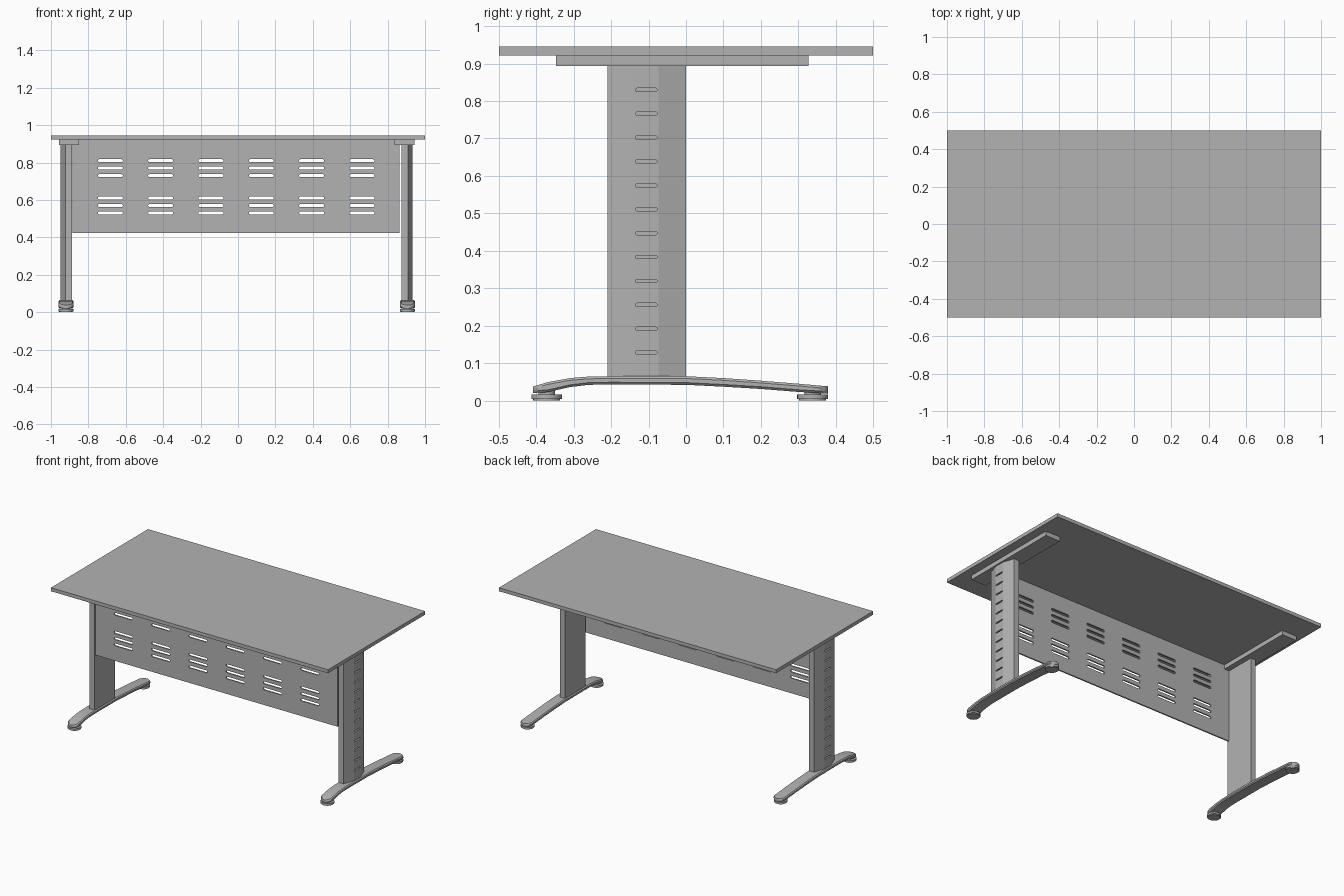
import bpy, bmesh, math
from mathutils import Vector

cube = bpy.data.objects.get("Cube")
if cube:
    bpy.data.objects.remove(cube, do_unlink=True)

grey = bpy.data.materials.new("plain_grey")
grey.use_nodes = True
colour = (0.45, 0.45, 0.45, 1)
grey.diffuse_color = colour
grey.node_tree.nodes["Principled BSDF"].inputs["Base Color"].default_value = colour

SHIFT = -0.007   # the frame sits slightly off the middle of the top


def finish(name, bm):
    bmesh.ops.recalc_face_normals(bm, faces=bm.faces)
    mesh = bpy.data.meshes.new(name)
    bm.to_mesh(mesh)
    bm.free()
    mesh.materials.append(grey)
    ob = bpy.data.objects.new(name, mesh)
    bpy.context.collection.objects.link(ob)
    return ob


def prism(bm, outline, offset):
    """Extrude a closed outline of 3D points along an offset."""
    face = bm.faces.new([bm.verts.new(p) for p in outline])
    ext = bmesh.ops.extrude_face_region(bm, geom=[face])
    moved = [v for v in ext["geom"] if isinstance(v, bmesh.types.BMVert)]
    bmesh.ops.translate(bm, verts=moved, vec=offset)


def box(name, x0, x1, y0, y1, z0, z1):
    bm = bmesh.new()
    prism(bm, [(x0, y0, z0), (x1, y0, z0), (x1, y1, z0), (x0, y1, z0)], (0, 0, z1 - z0))
    return finish(name, bm)


def stadium(length, height, steps=6):
    """Rounded slot outline centred on the origin."""
    r = height / 2
    pts = []
    for side in (1, -1):
        for i in range(steps + 1):
            a = math.pi * i / steps - math.pi / 2
            pts.append((side * (length / 2 - r + r * math.cos(a)), side * r * math.sin(a)))
    return pts


def cut(ob, bm):
    """Subtract the cutter mesh and keep the result."""
    cutter = finish("slot_cutter", bm)
    cutter.hide_render = True
    mod = ob.modifiers.new("slots", "BOOLEAN")
    mod.operation, mod.solver, mod.object = "DIFFERENCE", "EXACT", cutter
    deps = bpy.context.evaluated_depsgraph_get()
    ob.data = bpy.data.meshes.new_from_object(ob.evaluated_get(deps))
    ob.modifiers.clear()
    bpy.data.objects.remove(cutter, do_unlink=True)


def smooth(ob):
    bpy.ops.object.select_all(action="DESELECT")
    ob.select_set(True)
    bpy.context.view_layer.objects.active = ob
    bpy.ops.object.shade_smooth_by_angle(angle=math.radians(35))


# Table top
box("table_top", -1, 1, -0.5, 0.5, 0.922, 0.945)

# Front panel with six groups of through slots
panel = box("modesty_panel", -0.885, 0.863, -0.206, -0.197, 0.424, 0.922)
bm = bmesh.new()
for col in range(6):
    x = -0.01 + (col - 2.5) * 0.269
    for mid in (0.57, 0.77):
        for row in (-1, 0, 1):
            z = mid + row * 0.04
            prism(bm, [(x + u, -0.25, z + v) for u, v in stadium(0.134, 0.016)], (0, 0.1, 0))
cut(panel, bm)


def column(name, s):
    """Upright with a faceted outer side and a row of recessed slots."""
    profile = [(0.88, -0.21), (0.916, -0.21), (0.941, -0.14),
               (0.941, -0.073), (0.916, 0), (0.88, 0)]
    bm = bmesh.new()
    prism(bm, [(s * x + SHIFT, y, 0.055) for x, y in profile], (0, 0, 0.84))
    ob = finish(name, bm)
    bm = bmesh.new()
    for i in range(12):
        z = 0.128 + i * 0.0638
        outline = [(s * 0.96 + SHIFT, -0.106 + u, z + v) for u, v in stadium(0.058, 0.009)]
        prism(bm, outline, (-s * 0.05, 0, 0))
    cut(ob, bm)


# Foot side profile: y, underside, upper side
FOOT = [(-0.41, 0.02, 0.037), (-0.36, 0.023, 0.052), (-0.31, 0.036, 0.06),
        (-0.26, 0.042, 0.064), (-0.2, 0.043, 0.065), (0, 0.042, 0.065),
        (0.1, 0.037, 0.06), (0.2, 0.031, 0.053), (0.3, 0.023, 0.045), (0.38, 0.018, 0.038)]


def foot_heights(y):
    for (ya, la, ha), (yb, lb, hb) in zip(FOOT, FOOT[1:]):
        if y <= yb:
            t = (y - ya) / (yb - ya)
            return la + (lb - la) * t, ha + (hb - ha) * t
    return FOOT[-1][1:]


def foot(name, s):
    """Arched bar with half-round ends and softened edges."""
    cx, half, y0, y1 = s * 0.913 + SHIFT, 0.04, FOOT[0][0], FOOT[-1][0]
    ends = [half * (1 - math.cos(math.radians(a))) for a in (12, 25, 40, 55, 72, 90)]
    ys = [y0 + e for e in ends] + [p[0] for p in FOOT[2:-2]] + [0.25, 0.3]
    ys += [y1 - e for e in reversed(ends)]
    bm = bmesh.new()
    rings = []
    for y in sorted(ys):
        d = min(y - y0, y1 - y, half)
        w = math.sqrt(half ** 2 - (half - d) ** 2)
        lo, hi = foot_heights(y)
        b = 0.006
        ring = [(-w + b, lo), (w - b, lo), (w, lo + b), (w, hi - b),
                (w - b, hi), (-w + b, hi), (-w, hi - b), (-w, lo + b)]
        rings.append([bm.verts.new((cx + x, y, z)) for x, z in ring])
    for a, b in zip(rings, rings[1:]):
        for i in range(8):
            j = (i + 1) % 8
            bm.faces.new((a[i], a[j], b[j], b[i]))
    bm.faces.new(rings[0])
    bm.faces.new(rings[-1])
    smooth(finish(name, bm))


def pad(name, x, y):
    """Levelling disc with a short stem."""
    bm = bmesh.new()
    for r, z0, z1 in ((0.036, 0, 0.004), (0.041, 0.004, 0.016), (0.022, 0.014, 0.03)):
        res = bmesh.ops.create_cone(bm, cap_ends=True, segments=28, radius1=r,
                                    radius2=r, depth=z1 - z0)
        bmesh.ops.translate(bm, verts=res["verts"], vec=Vector((x, y, (z0 + z1) / 2)))
    smooth(finish(name, bm))


# Two mirrored legs
for side, s in (("left", 1), ("right", -1)):
    column(side + "_column", s)
    foot(side + "_foot", s)
    rail_x = s * 0.897 + SHIFT
    box(side + "_top_rail", rail_x - 0.053, rail_x + 0.053, -0.347, 0.327, 0.894, 0.922)
    leg_x = s * 0.913 + SHIFT
    pad(side + "_front_pad", leg_x, -0.372)
    pad(side + "_back_pad", leg_x, 0.338)
